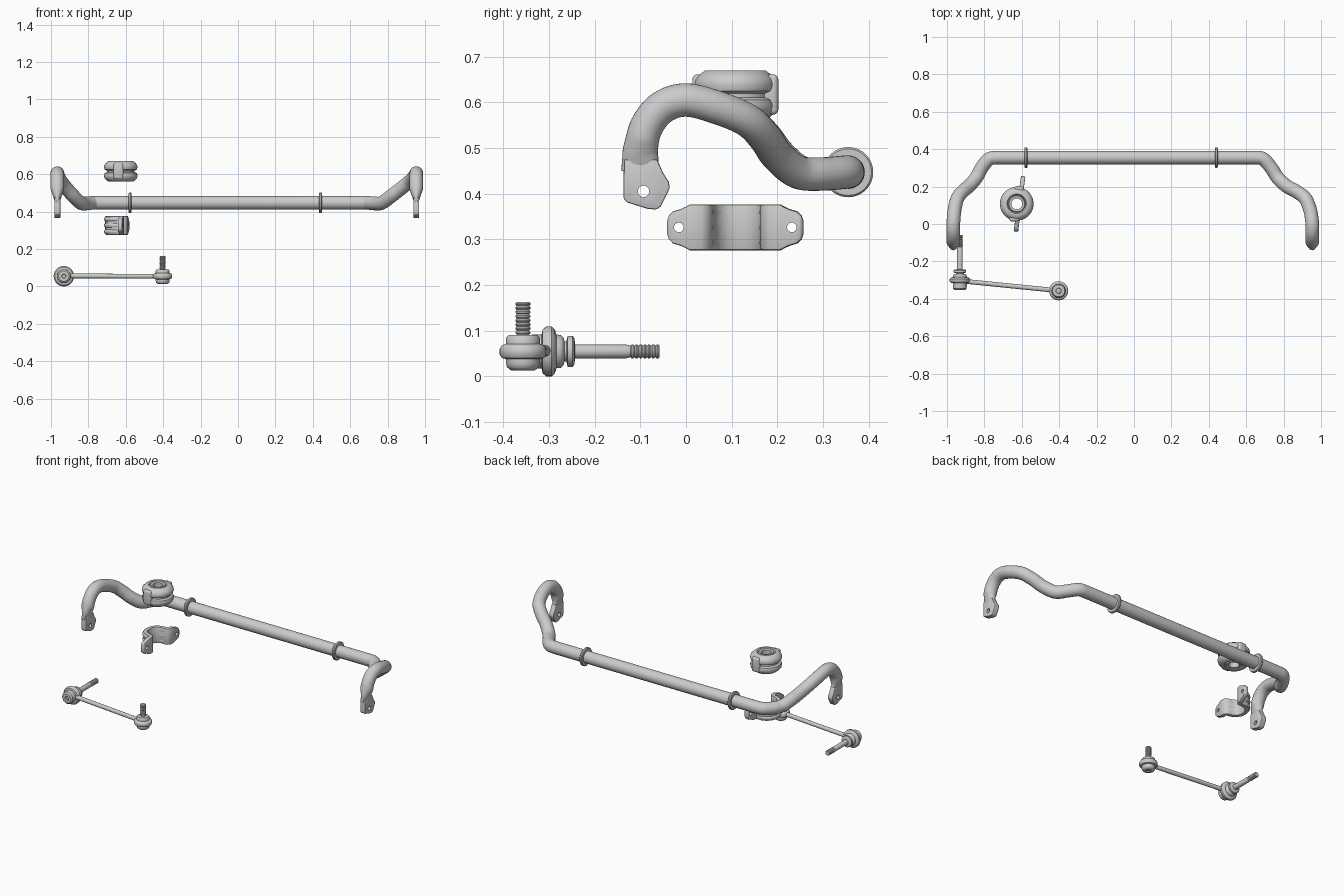
import bpy, bmesh
from math import sin, cos, pi, tau
from mathutils import Vector as V

if "Cube" in bpy.data.objects:
    bpy.data.objects.remove(bpy.data.objects["Cube"])


def make(name, verts, faces):
    bm = bmesh.new()
    vs = [bm.verts.new(v) for v in verts]
    for f in faces:
        bm.faces.new([vs[i] for i in f])
    bmesh.ops.remove_doubles(bm, verts=bm.verts, dist=1e-5)
    bmesh.ops.recalc_face_normals(bm, faces=bm.faces)
    me = bpy.data.meshes.new(name)
    bm.to_mesh(me)
    bm.free()
    ob = bpy.data.objects.new(name, me)
    bpy.context.collection.objects.link(ob)
    return ob


def rings_to_mesh(name, rings, caps=True, loop=False):
    n, m = len(rings[0]), len(rings)
    faces = [(i * n + j, i * n + (j + 1) % n, (i + 1) % m * n + (j + 1) % n, (i + 1) % m * n + j)
             for i in range(m if loop else m - 1) for j in range(n)]
    if caps and not loop:
        faces += [tuple(range(n)), tuple(range((m - 1) * n, m * n))]
    return make(name, [v for r in rings for v in r], faces)


def lathe(name, prof, c, axis='z', seg=40, loop=False):
    """Revolve (radius, height) points about an axis through c."""
    put = {'z': lambda a, b, h: (a, b, h), 'y': lambda a, b, h: (a, h, b), 'x': lambda a, b, h: (h, a, b)}[axis]
    rings = [[V(c) + V(put(r * cos(tau * j / seg), r * sin(tau * j / seg), h)) for j in range(seg)]
             for r, h in prof]
    return rings_to_mesh(name, rings, True, loop)


def sweep(name, path, rad, seg=28, shape=None):
    """Round tube along a path; shape can adjust each ring offset."""
    path, rings, up = [V(p) for p in path], [], V((0, 0, 1))
    for i, p in enumerate(path):
        t = (path[min(i + 1, len(path) - 1)] - path[max(i - 1, 0)]).normalized()
        up = (up - t * up.dot(t)).normalized()
        side = t.cross(up)
        offs = [(up * cos(tau * j / seg) + side * sin(tau * j / seg)) * rad for j in range(seg)]
        rings.append([p + (shape(p, o) if shape else o) for o in offs])
    return rings_to_mesh(name, rings)


def spline(pts, sub=6):
    p = [V(q) for q in pts]
    p = [2 * p[0] - p[1]] + p + [2 * p[-1] - p[-2]]
    out = []
    for a, b, c, d in zip(p, p[1:], p[2:], p[3:]):
        for k in range(sub):
            t = k / sub
            out.append(0.5 * (2 * b + (c - a) * t + (2 * a - 5 * b + 4 * c - d) * t**2 + (3 * b - a - 3 * c + d) * t**3))
    return out + [p[-2]]


def apply_mod(ob, kind, **kw):
    m = ob.modifiers.new(kind, kind)
    for k, v in kw.items():
        setattr(m, k, v)
    bpy.context.view_layer.objects.active = ob
    bpy.ops.object.modifier_apply(modifier=m.name)


def drill_x(ob, c, r):
    cut = lathe("hole_cutter", [(r, -0.06), (r, 0.06)], c, 'x', 24)
    apply_mod(ob, 'BOOLEAN', object=cut, solver='EXACT')
    bpy.data.objects.remove(cut)


def thread(r, h0, h1, pitch=0.009):
    n = round((h1 - h0) / pitch)
    p = (h1 - h0) / n
    return [q for i in range(n) for q in ((r - 0.003, h0 + i * p), (r, h0 + (i + .35) * p), (r, h0 + (i + .65) * p))] \
        + [(r - 0.003, h1), (0, h1)]


# Main bar: straight centre and two bent arms with flattened tips
tail = [(0, .605), (-.052, .589), (-.086, .548), (-.099, .5), (-.1, .475), (-.1, .45)]
right = [(.64, .355, .447), (.69, .348, .447), (.735, .298, .443), (.77, .245, .447), (.82, .2, .483),
         (.87, .173, .522), (.917, .135, .56), (.943, .07, .588)] + [(.953, y, z) for y, z in tail]
left = [(-.73, .355, .447), (-.775, .347, .447), (-.815, .3, .443), (-.842, .25, .447), (-.88, .205, .483),
        (-.915, .175, .522), (-.945, .135, .56), (-.96, .07, .588)] + [(-.966, y, z) for y, z in tail]


def flatten(p, o):
    if p.y > -.05 or p.z > .52:
        return o
    k = min(1, (.52 - p.z) / .06)
    return V((o.x * (1 - .58 * k), o.y * (1 + .12 * k), o.z))


sweep("stabilizer_bar", spline(left)[::-1] + spline(right), .0365, shape=flatten)

# Flat mounting eyes at both tips
outline = [(-.137, .39), (-.13, .381), (-.085, .367), (-.065, .365), (-.055, .372), (-.036, .41),
           (-.037, .425), (-.05, .445), (-.063, .475), (-.136, .475)]
for side, x in (("right", .953), ("left", -.966)):
    eye = rings_to_mesh(side + "_end_eye", [[(x + d, y, z) for y, z in outline] for d in (-.016, .016)])
    apply_mod(eye, 'BEVEL', width=.004, segments=2)
    drill_x(eye, (x, -.093, .405), .0125)

# Stop collars on the bar
for side, x in (("left", -.578), ("right", .44)):
    lathe(side + "_collar", [(.034, -.008), (.051, -.008), (.055, -.004), (.055, .004), (.051, .008), (.034, .008)],
          (x, .355, .447), 'x', loop=True)

# Ribbed rubber bushing with through hole
B = (-.627, .108, .615)
lathe("bushing", [(.029, -.052), (.042, -.055), (.046, -.046), (.052, -.055), (.066, -.055), (.078, -.046),
                  (.087, -.036), (.09, -.022), (.086, -.01), (.074, -.004), (.074, .004), (.086, .01), (.09, .022),
                  (.087, .036), (.078, .046), (.066, .055), (.052, .055), (.046, .046), (.042, .055), (.029, .052)],
      B, seg=48, loop=True)
for name, s in (("front", -1), ("back", 1)):
    w = .026
    pad = rings_to_mesh(name + "_bushing_pad",
                        [[(B[0] + s * (.012 + a), B[1] + s * d, B[2] + b) for a, b in
                          ((-w, -.042), (w, -.042), (w, .046), (-w, .046))] for d in (.055, .094)])
    apply_mod(pad, 'BEVEL', width=.01, segments=3)

# Bushing bracket: U-shaped strap with two rounded ears
C, U, W = V((-.612, .108, .326)), V((.13, .99, 0)), V((-.99, .13, 0))
half = [(.15, 0, .014), (.146, 0, .026), (.137, 0, .035), (.12, 0, .04), (.107, 0, .046), (.1, 0, .05), (.078, 0, .05),
        (.069, .006, .05), (.065, .02, .05), (.061, .045, .05), (.05, .066, .05), (.03, .081, .05)]
strap = [(-u, w, h) for u, w, h in half] + [(0, .087, .05)] + half[::-1]
n = len(strap)
bracket = make("bushing_bracket",
               [C + U * u + W * w + V((0, 0, s * h)) for s in (-1, 1) for u, w, h in strap],
               [(i, i + 1, n + i + 1, n + i) for i in range(n - 1)])
apply_mod(bracket, 'SOLIDIFY', thickness=.024, offset=0)
apply_mod(bracket, 'BEVEL', width=.005, segments=2, limit_method='ANGLE', angle_limit=.9)
for u in (-.125, .125):
    drill_x(bracket, C + U * u, .0105)
for i, dz in enumerate((-.033, 0, .033)):
    sweep("bracket_rib_%d" % (i + 1),
          spline([C + U * u + W * (w + .003) + V((0, 0, dz)) for u, w, h in strap if w > .01], 3), .0145, 14)

# Drop link: rod with a ball joint at each end
sweep("link_rod", [(-.92, -.305, .056), (-.41, -.356, .054)], .0125, 20)
cap = [(0, -.036), (.012, -.036), (.014, -.041), (.026, -.041), (.035, -.034), (.037, -.025)]
band = [(.037, -.016), (.046, -.014), (.051, -.006), (.051, .006), (.046, .014), (.037, .017)]
lathe("upright_joint", cap + band + [(.037, .03), (.032, .036), (.016, .037)] + thread(.0165, .037, .109),
      (-.403, -.357, .054))
cap = [(0, -.044), (.01, -.044), (.012, -.053), (.028, -.053), (.036, -.046), (.037, -.03)]
band = [(.037, -.016), (.048, -.014), (.0545, -.006), (.0545, .006), (.048, .013), (.037, .016)]
boot = [(.036, .026), (.03, .032), (.022, .034), (.022, .038), (.034, .041), (.034, .052), (.028, .056), (.015, .057),
        (.015, .17)]
lathe("sideways_joint", cap + band + boot + thread(.0155, .178, .242), (-.931, -.3, .0545), 'y')

# Smooth shading with crisp edges
bpy.ops.object.select_all(action='SELECT')
bpy.ops.object.shade_smooth_by_angle(angle=.7)
